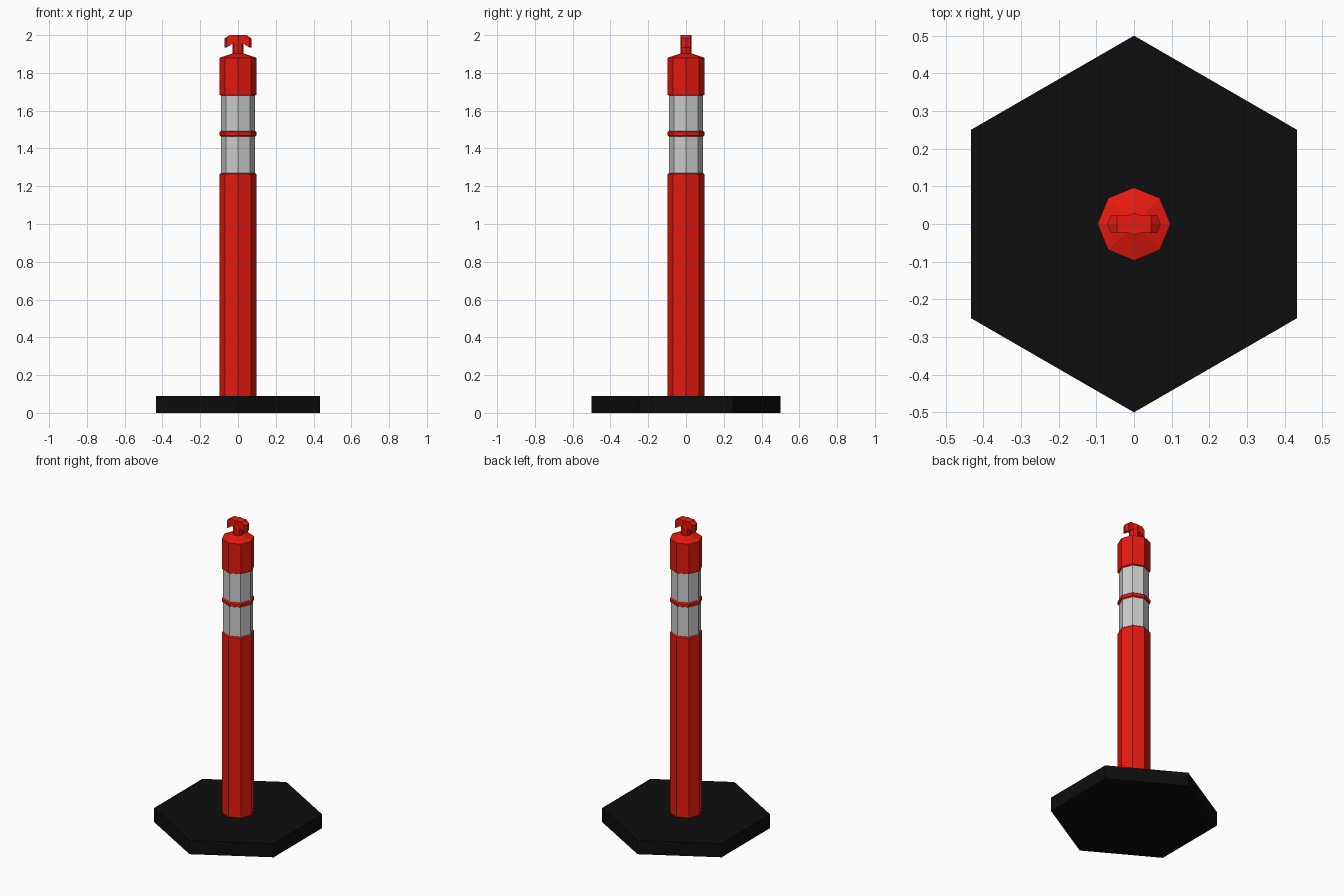
import bpy, bmesh
from math import cos, sin, pi

if "Cube" in bpy.data.objects:
    bpy.data.objects.remove(bpy.data.objects["Cube"])


def material(name, rgb):
    m = bpy.data.materials.new(name)
    m.diffuse_color = (*rgb, 1)
    m.use_nodes = True
    m.node_tree.nodes["Principled BSDF"].inputs["Base Color"].default_value = m.diffuse_color
    return m


RED = material("red_plastic", (0.8, 0.01, 0.005))
BLACK = material("black_rubber", (0.004, 0.004, 0.004))


def finish(name, bm, mat):
    bmesh.ops.recalc_face_normals(bm, faces=bm.faces)
    me = bpy.data.meshes.new(name)
    bm.to_mesh(me)
    bm.free()
    if mat:
        me.materials.append(mat)
    ob = bpy.data.objects.new(name, me)
    bpy.context.collection.objects.link(ob)
    return ob


def skin(bm, rings):
    for a, b in zip(rings, rings[1:]):
        n = len(a)
        for i in range(n):
            j = (i + 1) % n
            bm.faces.new((a[i], a[j], b[j], b[i]))
    bm.faces.new(rings[0][::-1])
    bm.faces.new(rings[-1])


def lathe(name, profile, mat, sides=8):
    bm = bmesh.new()
    rings = [[bm.verts.new((r * cos(pi / 2 + 2 * pi * i / sides),
                            r * sin(pi / 2 + 2 * pi * i / sides), z))
              for i in range(sides)] for r, z in profile]
    skin(bm, rings)
    return finish(name, bm, mat)


R, G = 0.097, 0.089   # post and reflective band radii

# Weighted hexagonal base
lathe("base", [(0.5, 0), (0.5, 0.09)], BLACK, 6)

# Octagonal post with small chamfered shoulder
lathe("post", [(R, 0.09), (R, 1.264), (G, 1.27)], RED)

# Grey reflective bands and the rib between them
lathe("lower_band", [(G, 1.27), (G, 1.463)], None)
lathe("rib", [(G, 1.463), (R, 1.468), (R, 1.487), (G, 1.493)], RED)
lathe("upper_band", [(G, 1.493), (G, 1.68)], None)

# Cap with sloped top
lathe("cap", [(G, 1.68), (R, 1.684), (R, 1.88), (0.03, 1.903)], RED)

# Neck
lathe("neck", [(0.03, 1.9), (0.03, 2.0)], RED)

# T-shaped grip: front profile, with ends pointed in plan
half = [(0.03, 1.955), (0.036, 1.949), (1, 1.934), (1, 1.982), (0.045, 2.0)]
bm = bmesh.new()
rings = []
for y, end in ((-0.024, 0.061), (0, 0.071), (0.024, 0.061)):
    right = [(end if x == 1 else x, z) for x, z in half]
    loop = right + [(-x, z) for x, z in reversed(right)]
    rings.append([bm.verts.new((x, y, z)) for x, z in loop])
skin(bm, rings)
finish("grip", bm, RED)
